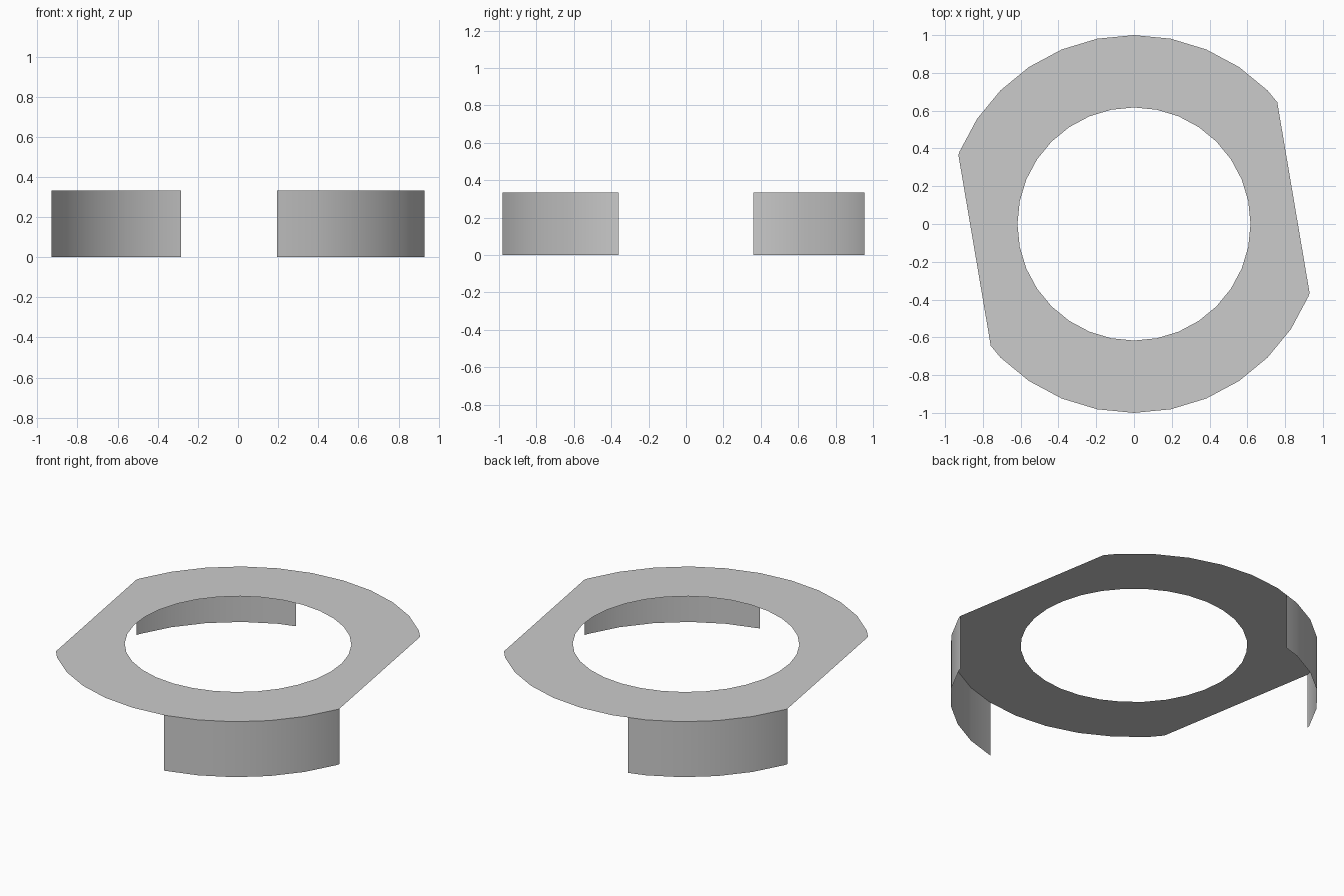
import bpy, bmesh, math
from mathutils import Vector

if "Cube" in bpy.data.objects:
    bpy.data.objects.remove(bpy.data.objects["Cube"])

H = 0.333           # height of the plate
N = 32              # sides of the rim
HOLE = 0.617        # hole radius
CORNER_A = Vector((0.757, 0.653, H))
CORNER_B = Vector((0.929, -0.362, H))


def rim(i, r=1.0, z=H):
    a = 2 * math.pi * i / N
    return Vector((r * math.cos(a), r * math.sin(a), z))


def finish(bm, name):
    me = bpy.data.meshes.new(name)
    bm.to_mesh(me)
    bm.free()
    ob = bpy.data.objects.new(name, me)
    bpy.context.collection.objects.link(ob)
    return ob


def ring_plate():
    # thin flat ring, trimmed by two parallel slanted cuts
    bm = bmesh.new()
    outer = [bm.verts.new(rim(i)) for i in range(N)]
    inner = [bm.verts.new(rim(i, HOLE)) for i in range(N)]
    for i in range(N):
        j = (i + 1) % N
        bm.faces.new((inner[i], outer[i], outer[j], inner[j]))
    edge = CORNER_A - CORNER_B
    normal = Vector((edge.y, -edge.x, 0))
    for s in (1, -1):
        bmesh.ops.bisect_plane(
            bm, geom=bm.verts[:] + bm.edges[:] + bm.faces[:],
            plane_co=(s * CORNER_A.x, s * CORNER_A.y, H),
            plane_no=normal * s, clear_outer=True)
    return finish(bm, "ring_plate")


def skirt(name, points):
    # thin curved wall hanging from the rim to the floor
    bm = bmesh.new()
    top = [bm.verts.new((p.x, p.y, H)) for p in points]
    low = [bm.verts.new((p.x, p.y, 0)) for p in points]
    for i in range(len(points) - 1):
        f = bm.faces.new((low[i], low[i + 1], top[i + 1], top[i]))
        f.smooth = True
    return finish(bm, name)


ring_plate()
# front skirt, from the steep end round to the right-hand corner
skirt("front_skirt", [rim(i) for i in range(-7, -1)] + [CORNER_B])
# back skirt, slightly shorter, ending part-way along a rim side
skirt("back_skirt", [rim(9).lerp(rim(10), 0.47)]
      + [rim(i) for i in range(10, 15)]
      + [Vector((-CORNER_B.x, -CORNER_B.y, H))])
